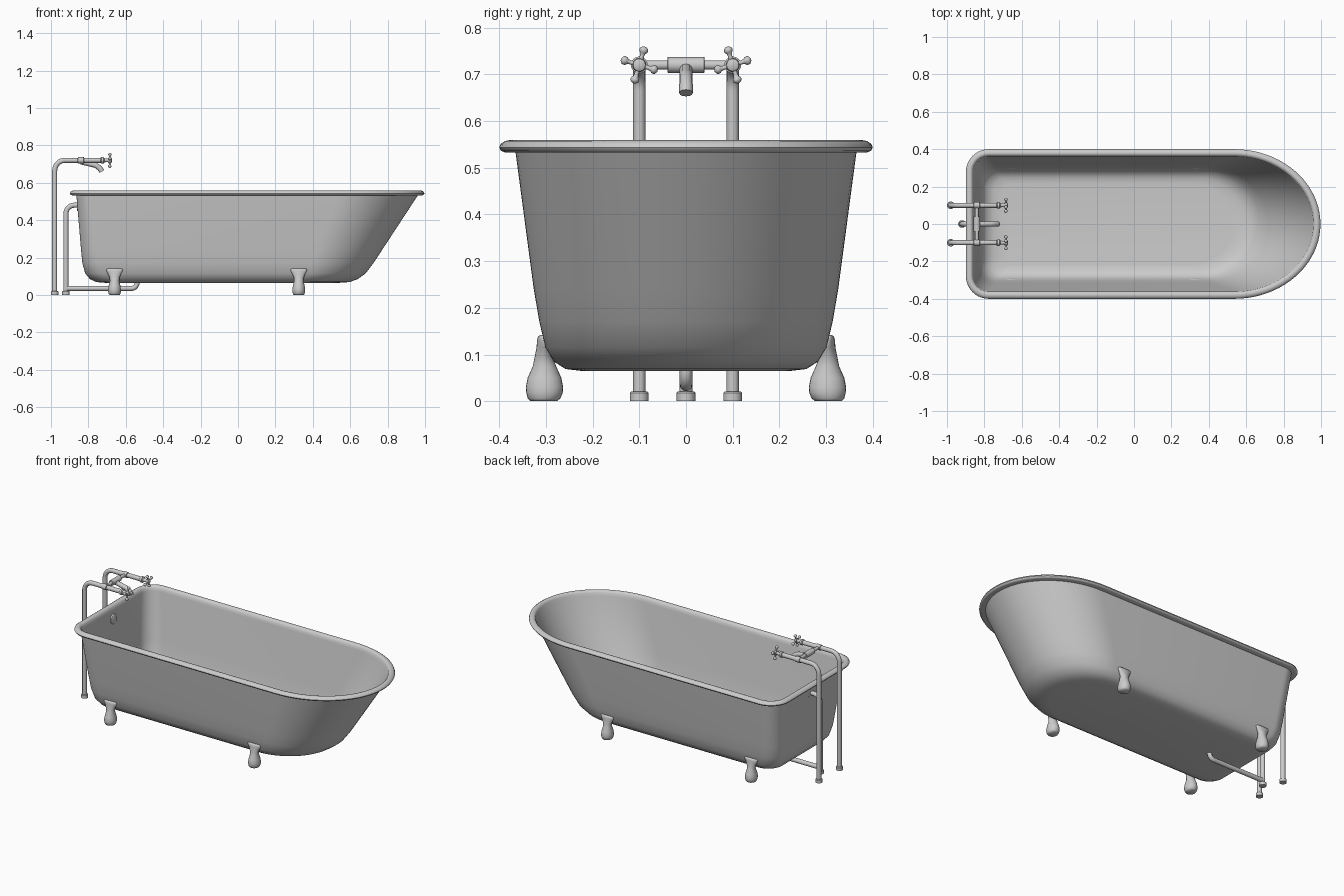
import bpy, bmesh, math
from mathutils import Vector

if "Cube" in bpy.data.objects:
    bpy.data.objects.remove(bpy.data.objects["Cube"])


def material(name, v):
    m = bpy.data.materials.new(name)
    m.diffuse_color = (v, v, v, 1)
    m.use_nodes = True
    m.node_tree.nodes["Principled BSDF"].inputs["Base Color"].default_value = m.diffuse_color
    return m


ENAMEL = material("grey enamel", 0.6)
METAL = material("grey metal", 0.6)


def finish(ob, mat, angle=40):
    ob.data.materials.clear()
    ob.data.materials.append(mat)
    bpy.ops.object.select_all(action='DESELECT')
    ob.select_set(True)
    bpy.context.view_layer.objects.active = ob
    bpy.ops.object.shade_smooth_by_angle(angle=math.radians(angle))


def loft(name, rings, mat, angle=40):
    """Skin a list of equal-length rings and cap both ends."""
    bm = bmesh.new()
    vs = [[bm.verts.new(p) for p in r] for r in rings]
    n = len(rings[0])
    for a, b in zip(vs, vs[1:]):
        for i in range(n):
            j = (i + 1) % n
            bm.faces.new((a[i], a[j], b[j], b[i]))
    bm.faces.new(vs[0][::-1])
    bm.faces.new(vs[-1])
    bmesh.ops.recalc_face_normals(bm, faces=bm.faces)
    me = bpy.data.meshes.new(name)
    bm.to_mesh(me)
    bm.free()
    ob = bpy.data.objects.new(name, me)
    bpy.context.collection.objects.link(ob)
    finish(ob, mat, angle)
    return ob


def lathe(name, start, axis, profile, mat=METAL, seg=24):
    """Turned part: profile of (distance along axis, radius)."""
    q = Vector((0, 0, 1)).rotation_difference(Vector(axis))
    rings = []
    for d, r in profile:
        rings.append([Vector(start) + q @ Vector((r * math.cos(2 * math.pi * i / seg),
                      r * math.sin(2 * math.pi * i / seg), d)) for i in range(seg)])
    return loft(name, rings, mat)


def pipe(name, pts, r, bend=0.05, radii=None):
    """Round tube along a path with rounded corners."""
    pts = [Vector(p) for p in pts]
    path = [pts[0]]
    for a, b, c in zip(pts, pts[1:], pts[2:]):
        p, q = b + (a - b).normalized() * bend, b + (c - b).normalized() * bend
        for i in range(9):
            # quarter-circle weights
            t = i / 8 * math.pi / 2
            path.append(b + (p - b) * (1 - math.sin(t)) + (q - b) * (1 - math.cos(t)))
    path.append(pts[-1])
    cu = bpy.data.curves.new(name, 'CURVE')
    cu.dimensions = '3D'
    cu.bevel_depth = r
    cu.bevel_resolution = 4
    cu.use_fill_caps = True
    sp = cu.splines.new('POLY')
    sp.points.add(len(path) - 1)
    for s, p in zip(sp.points, path):
        s.co = (*p, 1)
    if radii:
        for i, s in enumerate(sp.points):
            t = i / (len(path) - 1)
            s.radius = radii[0] * (1 - t) + radii[1] * t
    ob = bpy.data.objects.new(name, cu)
    bpy.context.collection.objects.link(ob)
    bpy.ops.object.select_all(action='DESELECT')
    ob.select_set(True)
    bpy.context.view_layer.objects.active = ob
    bpy.ops.object.convert(target='MESH')
    finish(bpy.context.object, METAL, 50)


def outline(z, xl, xr, w, rl, L):
    """Tub plan: square end with rounded corners at -x, half ellipse at +x."""
    pts = []
    for i in range(41):
        t = -math.pi / 2 + math.pi * i / 40
        pts.append((xr - L + L * math.cos(t), w * math.sin(t), z))
    for s, t0 in ((1, math.pi / 2), (-1, math.pi)):
        for i in range(11):
            t = t0 + math.pi / 2 * i / 10
            pts.append((xl + rl + rl * math.cos(t), s * (w - rl) + rl * math.sin(t), z))
    return pts


# tub shell: outside wall, rolled rim, inside wall
wall = [(0.065, -0.71, 0.54, 0.225, 0.06, 0.25),
        (0.069, -0.758, 0.597, 0.258, 0.08, 0.27),
        (0.085, -0.792, 0.64, 0.283, 0.09, 0.29),
        (0.115, -0.817, 0.682, 0.301, 0.095, 0.31),
        (0.17, -0.832, 0.724, 0.314, 0.095, 0.33),
        (0.24, -0.839, 0.77, 0.326, 0.095, 0.35)]
top = (-0.867, 0.965, 0.368, 0.09, 0.43)
rim = [(0.533, -0.003), (0.533, 0.02), (0.536, 0.028), (0.543, 0.032), (0.551, 0.029),
       (0.557, 0.02), (0.559, 0.01), (0.557, 0.002), (0.548, -0.006), (0.53, -0.009)]


def grow(row, o, dz=0.0):
    z, xl, xr, w, rl, L = row
    return outline(z + dz, xl - o, xr + o, w + o, rl + o, L + o)


rings = [grow(r, 0) for r in wall]
rings += [grow((z, *top), o) for z, o in rim]
rings += [grow(r, -0.008, 0.009) for r in reversed(wall)]
loft("tub", rings, ENAMEL, 50)

# claw feet
foot = [(0, .305, .028, .027), (.006, .304, .035, .031), (.018, .303, .039, .034),
        (.03, .303, .04, .034), (.05, .303, .036, .031), (.075, .303, .025, .025),
        (.095, .305, .019, .027), (.115, .304, .016, .036), (.13, .305, .014, .044),
        (.138, .306, .011, .043), (.142, .307, .005, .034)]
for x, end in ((-0.66, "tap_end"), (0.325, "round_end")):
    for s, side in ((-1, "front"), (1, "back")):
        loft(f"{side}_{end}_foot",
             [[(x + rx * math.cos(k * math.pi / 12), s * yc + ry * math.sin(k * math.pi / 12), z)
               for k in range(24)] for z, yc, ry, rx in foot], METAL, 60)

# supply pipes, valves and cross handles
H = 0.72
COLLAR = [(0, .02), (.018, .02), (.021, .017), (.021, .013)]
for s, side in ((-1, "front"), (1, "back")):
    y = 0.1 * s
    pipe(f"{side}_supply_pipe", [(-0.98, y, 0), (-0.98, y, H), (-0.73, y, H)], 0.0135, 0.055)
    lathe(f"{side}_floor_collar", (-0.98, y, 0), (0, 0, 1), COLLAR)
    lathe(f"{side}_valve", (-0.735, y, H), (1, 0, 0),
          [(0, .013), (.004, .018), (.016, .018), (.02, .011), (.042, .009), (.043, .014),
           (.05, .015), (.058, .013), (.061, .007)])
    for k in range(4):
        a = math.radians(17 + 90 * k)
        d = (0, s * math.cos(a), math.sin(a))
        lathe(f"{side}_handle_arm_{k + 1}", (-0.685, y, H), d,
              [(0, .006), (.02, .0045), (.026, .0055), (.029, .0085), (.033, .0095),
               (.037, .0085), (.041, .003)], seg=12)

# mixer bar and spout
lathe("mixer_bar", (-0.84, -0.1, H), (0, 1, 0), [(0, .01), (.2, .01)])
lathe("mixer_body", (-0.84, -0.04, H), (0, 1, 0),
      [(0, .012), (.001, .017), (.079, .017), (.08, .012)])
for s, side in ((-1, "front"), (1, "back")):
    lathe(f"{side}_tee", (-0.857, 0.1 * s, H), (1, 0, 0),
          [(0, .013), (.002, .017), (.032, .017), (.034, .013)])
pipe("spout", [(-0.84, 0, 0.712), (-0.745, 0, 0.69), (-0.728, 0, 0.66)], 0.014, 0.025, (1.0, 1.05))

# waste pipes and overflow
pipe("overflow_pipe", [(-0.92, 0, 0), (-0.92, 0, 0.48), (-0.852, 0, 0.48)], 0.0135, 0.045)
pipe("drain_pipe", [(-0.92, 0, 0.035), (-0.54, 0, 0.035), (-0.54, 0, 0.072)], 0.0135, 0.03)
lathe("waste_collar", (-0.92, 0, 0), (0, 0, 1), COLLAR)
lathe("overflow_plate", (-0.858, 0, 0.48), (1, 0, -0.08), [(0, .03), (.009, .03), (.013, .025)])
